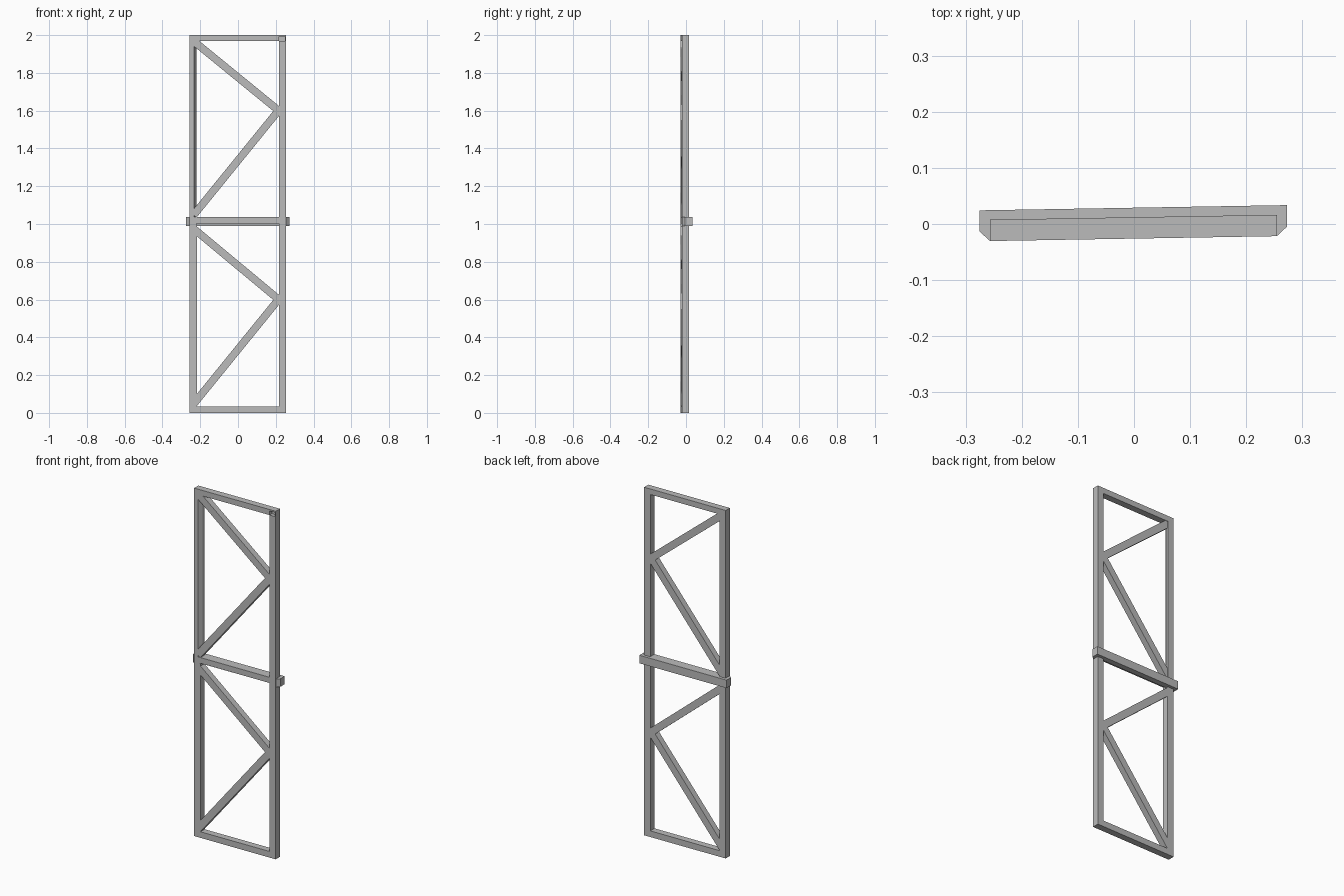
import bpy, bmesh, math
from mathutils import Vector

if "Cube" in bpy.data.objects:
    bpy.data.objects.remove(bpy.data.objects["Cube"])

SKEW = 0.017            # slight turn of the whole frame about z
FRONT, BACK = -0.026, 0.012
grey = bpy.data.materials.new("steel_grey")
grey.diffuse_color = (0.5, 0.5, 0.5, 1)
grey.use_nodes = True
grey.node_tree.nodes["Principled BSDF"].inputs["Base Color"].default_value = grey.diffuse_color


def prism(name, outline, lo, hi, axis):
    """Extrude a 2D outline: axis 'y' takes (x, z) points, 'z' takes (x, y)."""
    bm = bmesh.new()
    rings = []
    for d in (lo, hi):
        ring = []
        for a, b in outline:
            x, y, z = (a, d, b) if axis == 'y' else (a, b, d)
            ring.append(bm.verts.new((x, y + SKEW * x, z)))
        rings.append(ring)
    bm.faces.new(rings[0])
    bm.faces.new(rings[1])
    n = len(outline)
    for i in range(n):
        j = (i + 1) % n
        bm.faces.new((rings[0][i], rings[0][j], rings[1][j], rings[1][i]))
    bmesh.ops.recalc_face_normals(bm, faces=bm.faces)
    me = bpy.data.meshes.new(name)
    bm.to_mesh(me)
    bm.free()
    me.materials.append(grey)
    ob = bpy.data.objects.new(name, me)
    bpy.context.collection.objects.link(ob)
    return ob


def bar(name, x0, x1, z0, z1, y0=FRONT, y1=BACK):
    return prism(name, [(x0, z0), (x1, z0), (x1, z1), (x0, z1)], y0, y1, 'y')


def brace(name, p, q, width=0.04):
    """Diagonal flat bar, its ends running into the posts."""
    p, q = Vector(p), Vector(q)
    d = (q - p).normalized()
    s = Vector((-d.y, d.x)) * width / 2
    prism(name, [p - s, q - s, q + s, p + s], FRONT + 0.001, BACK - 0.002, 'y')


# posts: lower pair, upper right, and upper left with a bevelled inner edge
bar("lower_left_post", -0.257, -0.218, 0, 1.0)
bar("lower_right_post", 0.216, 0.255, 0, 1.0)
bar("upper_right_post", 0.216, 0.255, 1.0, 1.968)
prism("upper_left_post", [(-0.257, FRONT), (-0.234, FRONT), (-0.22, -0.004),
                          (-0.22, BACK), (-0.257, BACK)], 1.0, 2.0, 'z')

# rails
bar("bottom_rail", -0.22, 0.218, 0, 0.035)
bar("top_rail", -0.235, 0.216, 1.968, 2.0)
bar("middle_rail", -0.22, 0.218, 1.003, 1.036)

# open corner at the top of the right post
bar("corner_back", 0.216, 0.255, 1.968, 2.0, -0.004, BACK)
bar("corner_cap", 0.216, 0.255, 1.992, 2.0, FRONT, -0.004)
bar("corner_side", 0.249, 0.255, 1.968, 1.992, FRONT, -0.004)

# collar around the back and ends at mid height
prism("middle_collar", [(-0.275, 0.029), (0.273, 0.029), (0.273, -0.009),
                        (0.255, -0.0255), (0.22, -0.0255), (0.22, -0.003),
                        (-0.22, -0.003), (-0.22, -0.0255),
                        (-0.257, -0.0255), (-0.275, -0.009)], 0.99, 1.036, 'z')

# diagonal braces, one zigzag per bay
for label, z, top in (("lower", 0.0, 0.975), ("upper", 1.0, 1.968)):
    brace(label + "_rising_brace", (-0.235, z + 0.047), (0.222, z + 0.61))
    brace(label + "_falling_brace", (0.222, z + 0.595), (-0.235, top))
